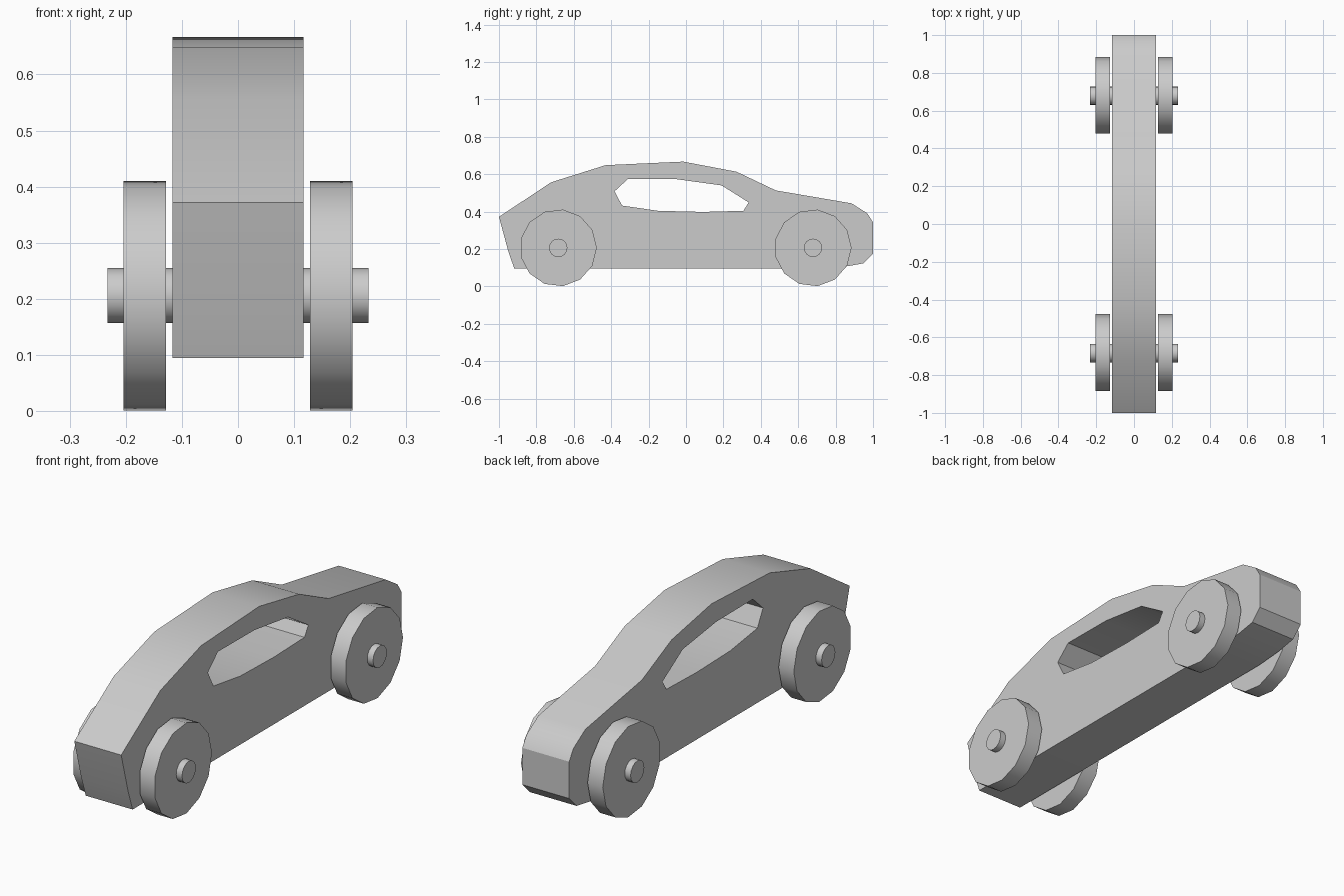
import bpy, bmesh
from math import radians, pi

if "Cube" in bpy.data.objects:
    bpy.data.objects.remove(bpy.data.objects["Cube"])

HALF = 0.117          # half thickness of the body
AXLE_Z = 0.206

# side profiles as (y, z)
outline = [(-1.0, 0.372), (-0.72, 0.557), (-0.43, 0.648), (-0.015, 0.667),
           (0.27, 0.613), (0.48, 0.513), (0.885, 0.444), (0.97, 0.39),
           (1.0, 0.342), (1.0, 0.176), (0.948, 0.123), (0.853, 0.106),
           (0.72, 0.095), (-0.918, 0.095), (-0.95, 0.187)]
window = [(-0.31, 0.575), (-0.05, 0.573), (0.19, 0.54), (0.335, 0.449),
          (0.307, 0.404), (0.09, 0.398), (-0.15, 0.404), (-0.342, 0.432),
          (-0.382, 0.508)]


def smooth(obj):
    bpy.ops.object.select_all(action='DESELECT')
    obj.select_set(True)
    bpy.context.view_layer.objects.active = obj
    bpy.ops.object.shade_smooth_by_angle(angle=radians(30))


def cylinder(name, sides, radius, x0, x1, y):
    bpy.ops.mesh.primitive_cylinder_add(
        vertices=sides, radius=radius, depth=x1 - x0,
        location=((x0 + x1) / 2, y, AXLE_Z), rotation=(0, pi / 2, 0))
    obj = bpy.context.object
    obj.name = name
    smooth(obj)


# body: filled 2D curve with a window hole, extruded sideways
curve = bpy.data.curves.new("body", 'CURVE')
curve.dimensions = '2D'
curve.fill_mode = 'BOTH'
curve.extrude = HALF
for pts in (outline, window):
    spline = curve.splines.new('POLY')
    spline.points.add(len(pts) - 1)
    for p, (y, z) in zip(spline.points, pts):
        p.co = (y, z, 0, 1)
    spline.use_cyclic_u = True
body = bpy.data.objects.new("body", curve)
body.rotation_euler = (pi / 2, 0, pi / 2)
bpy.context.collection.objects.link(body)
bpy.ops.object.select_all(action='DESELECT')
body.select_set(True)
bpy.context.view_layer.objects.active = body
bpy.ops.object.convert(target='MESH')
body = bpy.context.object

# weld caps to the walls
bm = bmesh.new()
bm.from_mesh(body.data)
bmesh.ops.remove_doubles(bm, verts=bm.verts, dist=0.0005)
bmesh.ops.recalc_face_normals(bm, faces=bm.faces)
bm.to_mesh(body.data)
bm.free()
smooth(body)

# wheels and axles
for end, y in (("front", -0.683), ("rear", 0.679)):
    cylinder(end + "_axle", 16, 0.049, -0.233, 0.233, y)
    cylinder(end + "_right_wheel", 13, 0.206, 0.128, 0.204, y)
    cylinder(end + "_left_wheel", 13, 0.206, -0.204, -0.128, y)
